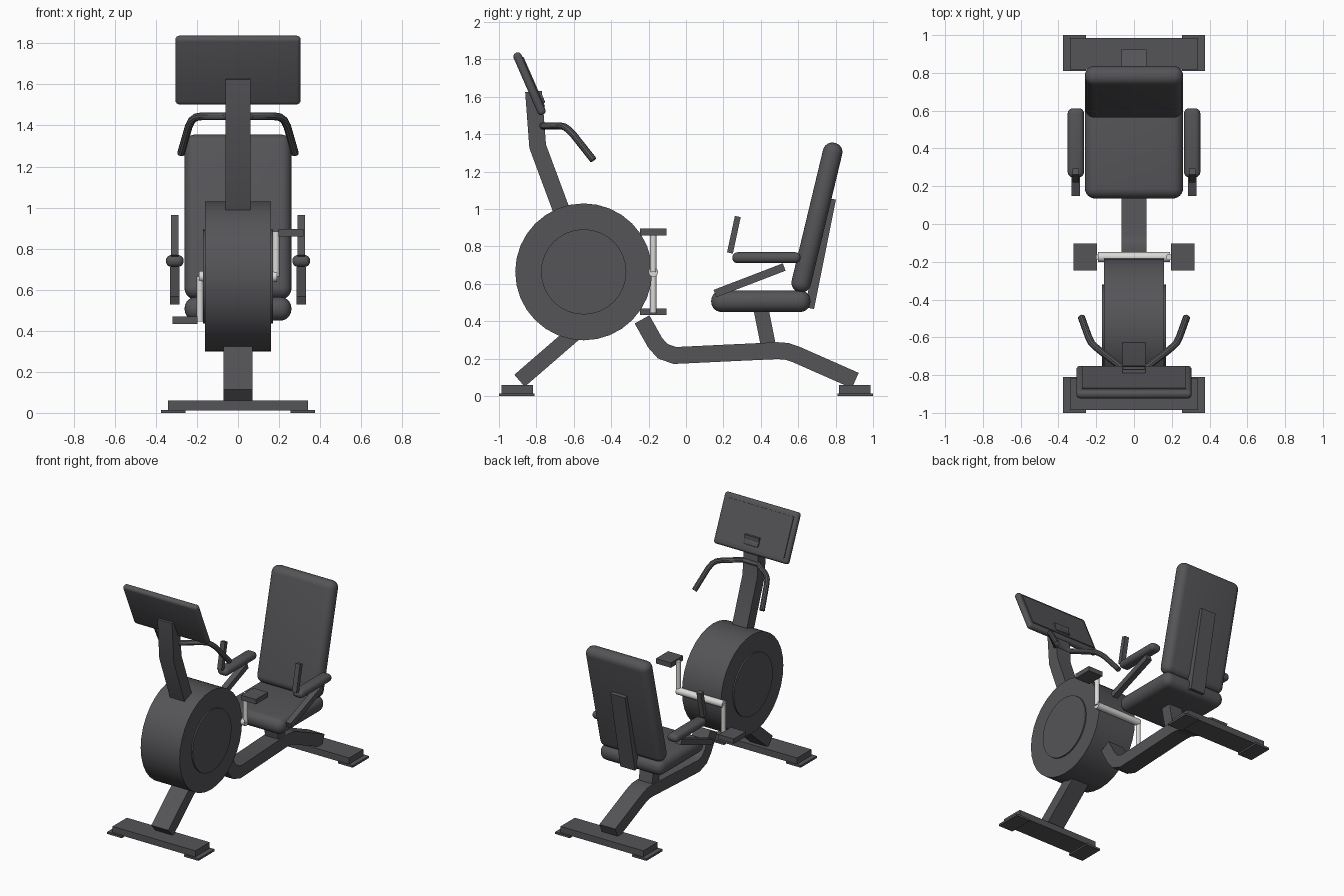
import bpy, bmesh, math
from mathutils import Vector, Matrix

cube = bpy.data.objects.get("Cube")
if cube:
    bpy.data.objects.remove(cube, do_unlink=True)


def material(name, color):
    m = bpy.data.materials.new(name)
    m.use_nodes = True
    m.diffuse_color = color
    bsdf = next(n for n in m.node_tree.nodes if n.type == 'BSDF_PRINCIPLED')
    bsdf.inputs["Base Color"].default_value = color
    return m


DARK = material("charcoal grey", (0.09, 0.09, 0.098, 1))
LIGHT = material("light metal", (0.7, 0.7, 0.68, 1))


def finish(ob, mat):
    ob.data.materials.clear()
    ob.data.materials.append(mat)
    bpy.ops.object.select_all(action='DESELECT')
    ob.select_set(True)
    bpy.context.view_layer.objects.active = ob
    bpy.ops.object.shade_smooth_by_angle(angle=math.radians(35))
    return ob


def mesh_object(name, bm, mat):
    bmesh.ops.recalc_face_normals(bm, faces=bm.faces)
    me = bpy.data.meshes.new(name)
    bm.to_mesh(me)
    bm.free()
    ob = bpy.data.objects.new(name, me)
    bpy.context.collection.objects.link(ob)
    return finish(ob, mat)


def box(name, loc, size, tilt=0, bevel=0, segments=4, mat=DARK):
    bm = bmesh.new()
    bmesh.ops.create_cube(bm, size=1)
    bmesh.ops.scale(bm, vec=size, verts=bm.verts)
    if bevel:
        bmesh.ops.bevel(bm, geom=bm.edges[:], offset=bevel, segments=segments,
                        profile=0.5, affect='EDGES')
    ob = mesh_object(name, bm, mat)
    ob.location = loc
    ob.rotation_euler.x = math.radians(tilt)
    return ob


def cylinder(name, start, end, radius, sides=16, mat=DARK):
    a, b = Vector(start), Vector(end)
    bm = bmesh.new()
    bmesh.ops.create_cone(bm, cap_ends=True, segments=sides, radius1=radius,
                          radius2=radius, depth=(b - a).length)
    turn = (b - a).to_track_quat('Z', 'Y').to_matrix().to_4x4()
    bm.transform(Matrix.Translation((a + b) / 2) @ turn)
    return mesh_object(name, bm, mat)


def beam(name, path, depth, width):
    """Rectangular tube along a (y, z) path with mitred corners."""
    pts = [Vector(p) for p in path]
    bm = bmesh.new()
    rings = []
    for i, p in enumerate(pts):
        d1 = (p - pts[i - 1]).normalized() if i else (pts[1] - p).normalized()
        d2 = (pts[i + 1] - p).normalized() if i < len(pts) - 1 else d1
        t = (d1 + d2).normalized()
        off = Vector((-t.y, t.x)) * (depth / 2 / t.dot(d1))
        rings.append([bm.verts.new((x * width / 2, *(p + off * s)))
                      for x, s in ((-1, -1), (1, -1), (1, 1), (-1, 1))])
    for r, q in zip(rings, rings[1:]):
        for k in range(4):
            n = (k + 1) % 4
            bm.faces.new((r[k], r[n], q[n], q[k]))
    bm.faces.new(rings[0])
    bm.faces.new(rings[-1])
    return mesh_object(name, bm, DARK)


def tube(name, points, radius):
    cu = bpy.data.curves.new(name, 'CURVE')
    cu.dimensions = '3D'
    cu.bevel_depth = radius
    cu.bevel_resolution = 3
    cu.use_fill_caps = True
    sp = cu.splines.new('POLY')
    sp.points.add(len(points) - 1)
    for sp_pt, p in zip(sp.points, points):
        sp_pt.co = (*p, 1)
    ob = bpy.data.objects.new(name, cu)
    bpy.context.collection.objects.link(ob)
    bpy.ops.object.select_all(action='DESELECT')
    ob.select_set(True)
    bpy.context.view_layer.objects.active = ob
    bpy.ops.object.convert(target='MESH')
    return finish(bpy.context.view_layer.objects.active, DARK)


# Flywheel housing with raised side discs
WY, WZ = -0.547, 0.664
cylinder("flywheel_housing", (-0.16, WY, WZ), (0.16, WY, WZ), 0.366, 32)
cylinder("flywheel_side_discs", (-0.17, WY, WZ), (0.17, WY, WZ), 0.228, 32)

# Frame
beam("front_leg", [(-0.54, 0.385), (-0.89, 0.082)], 0.085, 0.14)
beam("main_frame", [(-0.235, 0.41), (-0.165, 0.285), (-0.125, 0.24), (-0.06, 0.217),
                    (0.49, 0.243), (0.54, 0.239), (0.59, 0.222), (0.905, 0.083)],
     0.09, 0.13)
beam("seat_post", [(0.45, 0.22), (0.40, 0.47)], 0.08, 0.11)
beam("console_mast", [(-0.65, 0.95), (-0.793, 1.335), (-0.815, 1.628)], 0.09, 0.12)

# Floor stabilisers with end pads
for end, sy in (("front", -1), ("rear", 1)):
    box(end + "_stabiliser", (0, sy * 0.902, 0.036), (0.68, 0.168, 0.048))
    for side, sx in (("left", 1), ("right", -1)):
        box(f"{end}_{side}_foot_pad", (sx * 0.315, sy * 0.905, 0.0075),
            (0.12, 0.19, 0.015))

# Console: body, screen plate and small tray, all on one tilt
TILT = 23.6
centre = Vector((0, -0.837, 1.67))
turn = Matrix.Rotation(math.radians(TILT), 3, 'X')


def on_console(x, y, z):
    return centre + turn @ Vector((x, y, z))


box("console_body", centre, (0.61, 0.045, 0.36), TILT, 0.02)
box("console_screen", on_console(0, 0.024, 0), (0.55, 0.009, 0.29), TILT)
box("console_tray", on_console(0, 0.03, -0.105), (0.12, 0.016, 0.04), TILT, 0.006, 2)

# Front handlebar, one side mirrored to the other
half = [(0.06, -0.765, 1.445), (0.175, -0.675, 1.445), (0.205, -0.65, 1.44),
        (0.225, -0.63, 1.425), (0.24, -0.60, 1.395), (0.278, -0.495, 1.262)]
tube("front_handlebar", [(-x, y, z) for x, y, z in reversed(half)] + half, 0.019)

# Seat and backrest
box("seat_cushion", (0, 0.4, 0.507), (0.52, 0.53, 0.115), 0, 0.054, 6)
box("backrest", (0, 0.70, 0.955), (0.52, 0.105, 0.82), -13.5, 0.05, 6)
beam("backrest_support", [(0.66, 0.47), (0.777, 1.055)], 0.05, 0.12)

# Armrests, seat levers and side grips
for side, sx in (("left", 1), ("right", -1)):
    x = sx * 0.308
    box(side + "_armrest", (x, 0.43, 0.74), (0.086, 0.365, 0.058), 0, 0.027, 5)
    lever = beam(side + "_seat_lever", [(0.155, 0.548), (0.525, 0.69)], 0.042, 0.044)
    grip = beam(side + "_grip", [(0.235, 0.765), (0.277, 0.96)], 0.032, 0.036)
    lever.location.x = grip.location.x = x

# Crank axle, arms and pedals
CY = -0.175
cylinder("crank_axle", (-0.19, CY, WZ), (0.19, CY, WZ), 0.026, 16, LIGHT)
for side, s in (("left", 1), ("right", -1)):
    cylinder(side + "_crank_arm", (s * 0.185, CY, WZ),
             (s * 0.185, CY, WZ + s * 0.22), 0.017, 12, LIGHT)
    box(side + "_pedal", (s * 0.258, CY, WZ + s * 0.213), (0.123, 0.143, 0.036))
